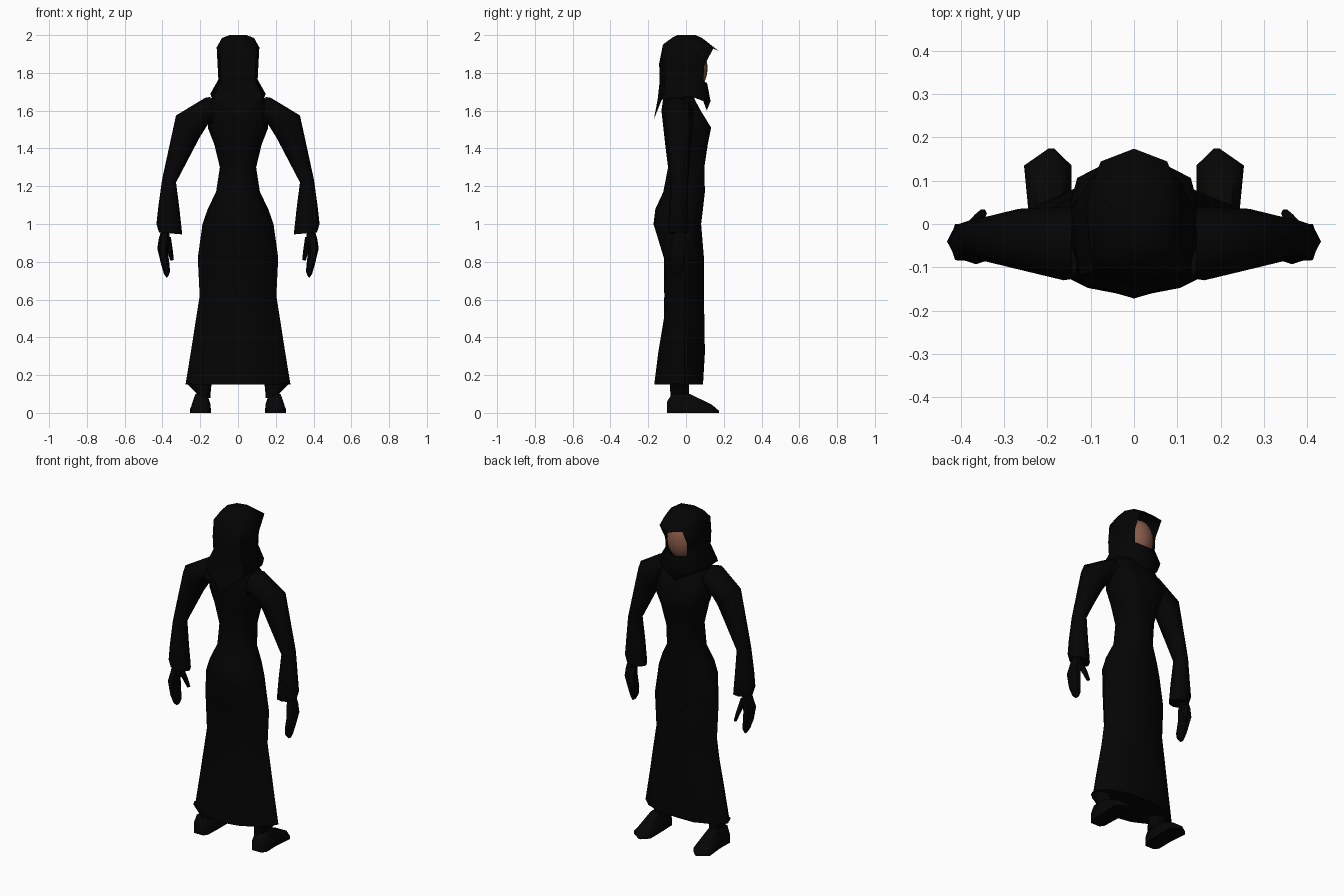
import bpy, bmesh, math
from mathutils import Vector

if "Cube" in bpy.data.objects:
    bpy.data.objects.remove(bpy.data.objects["Cube"])


def material(name, rgb):
    m = bpy.data.materials.new(name)
    m.diffuse_color = (*rgb, 1)
    m.use_nodes = True
    m.node_tree.nodes["Principled BSDF"].inputs["Base Color"].default_value = m.diffuse_color
    return m


BLACK = material("black cloth", (0.0012, 0.0012, 0.0012))
LEATHER = material("dark shoe", (0.0018, 0.0017, 0.0016))
SKIN = material("brown skin", (0.25, 0.105, 0.07))


def smooth(ob, degrees):
    """Smooth shading that keeps sharp edges."""
    bpy.ops.object.select_all(action='DESELECT')
    ob.select_set(True)
    bpy.context.view_layer.objects.active = ob
    bpy.ops.object.shade_smooth_by_angle(angle=math.radians(degrees))


def loft(name, rings, mat, mirror=False, drop=None, caps=(True, True)):
    """Skin a list of point rings, cap the ends; drop(band, side) leaves a hole."""
    bm = bmesh.new()
    vs = [[bm.verts.new(p) for p in r] for r in rings]
    n = len(vs[0])
    for b in range(len(vs) - 1):
        for i in range(n):
            if drop and drop(b, i):
                continue
            j = (i + 1) % n
            bm.faces.new((vs[b][i], vs[b][j], vs[b + 1][j], vs[b + 1][i]))
    if caps[0]:
        bm.faces.new(vs[0][::-1])
    if caps[1]:
        bm.faces.new(vs[-1])
    bmesh.ops.recalc_face_normals(bm, faces=bm.faces)
    me = bpy.data.meshes.new(name)
    bm.to_mesh(me)
    bm.free()
    me.materials.append(mat)
    ob = bpy.data.objects.new(name, me)
    bpy.context.collection.objects.link(ob)
    smooth(ob, 60)
    if mirror:
        ob.modifiers.new("mirror", 'MIRROR').use_mirror_merge = False
    return ob


def body_ring(half, rx, yf, yb, zf, zs=None, zb=None):
    """Symmetric horizontal ring from a half outline, with separate front/side/back heights."""
    zs = zf if zs is None else zs
    zb = zf if zb is None else zb
    full = half + [(-x, y) for x, y in half[-2:0:-1]]
    pts = []
    for u, v in full:
        end_z, y = (zf, v * yf) if v > 0 else (zb, -v * yb)
        pts.append((u * rx, y, zs + (end_z - zs) * (1 - abs(u))))
    return pts


def limb_ring(xi, zi, xo, zo, yc, ry, n=8):
    """Oval ring spanned by an inner and an outer point in the xz plane."""
    c = Vector(((xi + xo) / 2, yc, (zi + zo) / 2))
    a = Vector(((xo - xi) / 2, 0, (zo - zi) / 2))
    return [c + a * math.cos(t) + Vector((0, ry * math.sin(t), 0))
            for t in (2 * math.pi * k / n for k in range(n))]


# Robe, with a squarer outline at the chest
robe_half = [(0, 1), (.4, .98), (.8, .5), (1, -.05), (.82, -.52), (.38, -.88), (0, -1)]
chest_half = [(0, 1), (.5, 1), (.82, .8), (1, 0), (.82, -.7), (.45, -.93), (0, -1)]
robe = [(.278, .09, -.168, .15), (.25, .10, -.147, .32), (.222, .097, -.117, .5),
        (.203, .095, -.115, .62), (.213, .095, -.117, .82), (.188, .08, -.172, 1.0),
        (.16, .09, -.162, 1.08), (.116, .10, -.12, 1.17), (.096, .097, -.095, 1.3),
        (.125, .115, -.11, 1.42), (.16, .133, -.12, 1.51), (.16, .078, -.13, 1.6),
        (.14, .04, -.12, 1.67)]
loft("robe", [body_ring(chest_half if r[3] > 1.25 else robe_half, *r) for r in robe],
     BLACK, caps=(True, False))

# Hood, open at the face, with a pointed brim and a drooping hem
hood_half = [(0, 1), (.68, .83), (1, .25), (.86, -.78), (0, -1)]
hood = [(.142, .11, -.17, 1.60, 1.675, 1.555), (.146, .13, -.15, 1.65, 1.69, 1.66),
        (.104, .112, -.14, 1.745, 1.765, 1.75), (.108, .115, -.142, 1.83, 1.84, 1.85),
        (.113, .174, -.122, 1.915, 1.935, 1.95), (.085, .085, -.075, 1.985),
        (.045, .05, -.045, 2.0)]
loft("hood", [body_ring(hood_half, *r) for r in hood], BLACK, caps=(False, True),
     drop=lambda b, i: b in (2, 3) and i in (0, 7))

# Broad face filling the hood opening (front half only)
bpy.ops.mesh.primitive_uv_sphere_add(segments=24, ring_count=14, radius=1, location=(0, .04, 1.825))
face = bpy.context.object
face.name = "face"
bm = bmesh.new()
bm.from_mesh(face.data)
bmesh.ops.delete(bm, geom=[v for v in bm.verts if v.co.y < .2], context='VERTS')
bm.to_mesh(face.data)
bm.free()
face.scale = (.086, .074, .115)
face.data.materials.append(SKIN)
bpy.ops.object.shade_smooth()

# Sleeves
arm = [(.13, 1.52, .145, 1.672, -.043, .083), (.155, 1.535, .17, 1.67, -.045, .085),
       (.205, 1.455, .328, 1.575, -.035, .07), (.328, 1.22, .402, 1.235, -.035, .046),
       (.31, 1.08, .422, 1.09, -.04, .05), (.298, .97, .432, 1.0, -.04, .053),
       (.296, .945, .418, .955, -.04, .05)]
loft("sleeves", [limb_ring(*r) for r in arm], BLACK, mirror=True, caps=(False, True))

# Yoke closing the shoulders beneath the hood
yoke = [(-.15, 1.60, -.14, 1.672, -.04, .08), (0, 1.62, 0, 1.69, -.04, .08),
        (.14, 1.672, .15, 1.60, -.04, .08)]
loft("shoulder_yoke", [body_ring(chest_half, .145, .045, -.125, 1.665),
                       body_ring(chest_half, .05, .03, -.07, 1.70)], BLACK, caps=(False, False))

# Hands and thumbs
hand = [(.365, .955, .41, .955, -.035, .032), (.36, .92, .42, .92, -.035, .04),
        (.372, .86, .427, .87, -.042, .048), (.362, .78, .408, .79, -.048, .042),
        (.36, .745, .392, .735, -.045, .03), (.372, .72, .38, .717, -.04, .015)]
loft("hands", [limb_ring(*r, n=6) for r in hand], BLACK, mirror=True, caps=(False, True))
thumb = [(.355, .93, .40, .93, -.02, .022), (.345, .86, .375, .86, .008, .016),
         (.34, .81, .358, .805, .025, .01)]
loft("thumbs", [limb_ring(*r, n=6) for r in thumb], BLACK, mirror=True, caps=(False, True))

# Ankles flaring up into the hem
leg = [(.145, .08, .22, .08, -.033, .05), (.145, .105, .22, .105, -.033, .05),
       (.14, .155, .27, .155, -.035, .05)]
loft("ankles", [limb_ring(*r) for r in leg], BLACK, mirror=True, caps=(False, False))


# Shoes, lofted from heel to pointed toe
def shoe_ring(y, xi, xo, h):
    w = (xo - xi) * .2
    return [(xi, y, 0), (xo, y, 0), (xo, y, h * .45),
            (xo - w, y, h), (xi + w, y, h), (xi, y, h * .45)]


shoe = [(-.10, .165, .225, .06), (-.075, .148, .245, .10), (.02, .145, .243, .10),
        (.135, .144, .254, .045), (.174, .184, .198, .012)]
loft("shoes", [shoe_ring(*r) for r in shoe], LEATHER, mirror=True)
